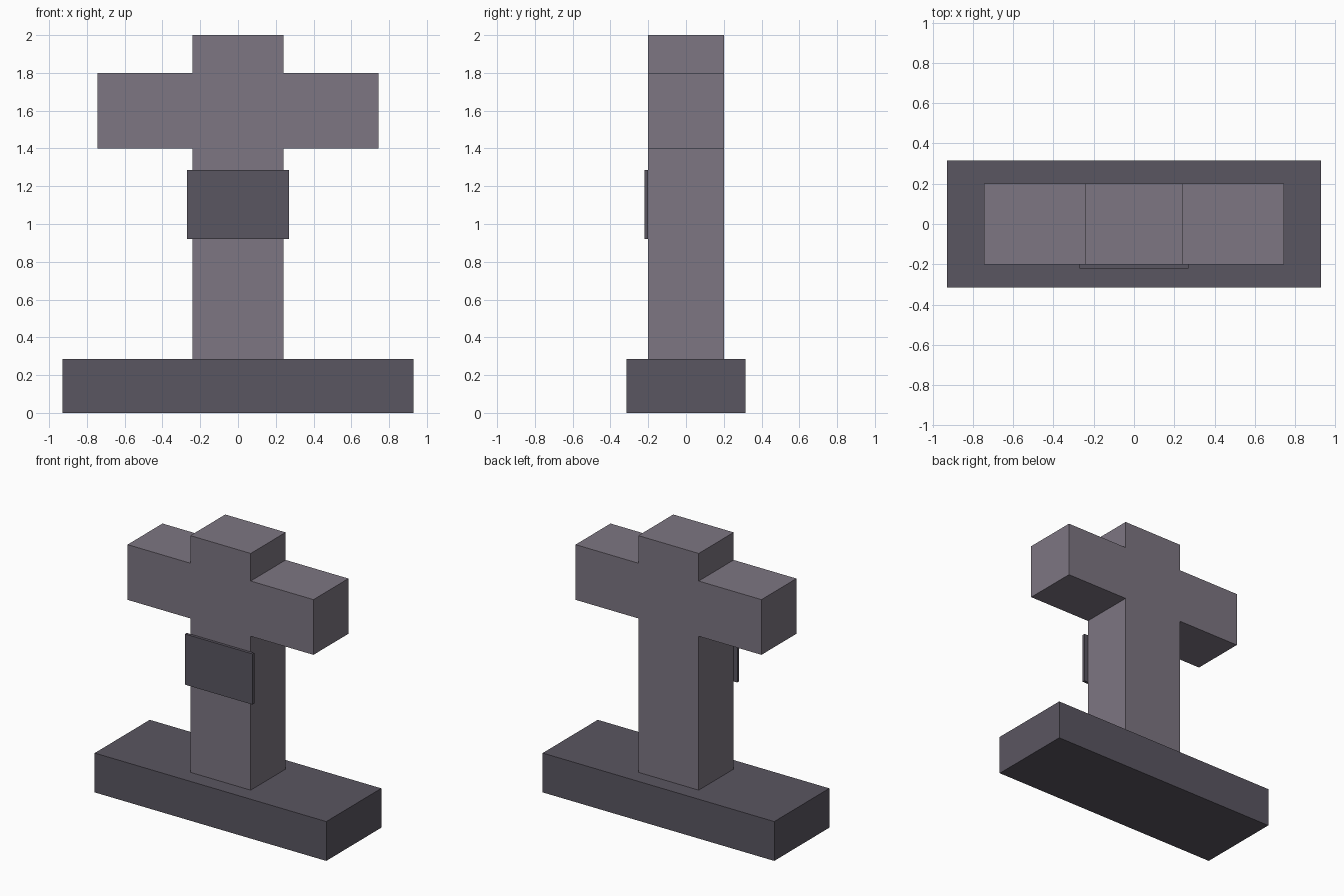
import bpy
import bmesh

if "Cube" in bpy.data.objects:
    bpy.data.objects.remove(bpy.data.objects["Cube"])


def material(name, rgb):
    m = bpy.data.materials.new(name)
    m.diffuse_color = (*rgb, 1.0)
    m.use_nodes = True
    m.node_tree.nodes["Principled BSDF"].inputs["Base Color"].default_value = m.diffuse_color
    return m


def extrude_outline(name, outline, y0, y1, mat):
    """Extrude a front outline of (x, z) points from y0 back to y1."""
    bm = bmesh.new()
    face = bm.faces.new([bm.verts.new((x, y0, z)) for x, z in outline])
    ext = bmesh.ops.extrude_face_region(bm, geom=[face], use_keep_orig=True)
    verts = [g for g in ext["geom"] if isinstance(g, bmesh.types.BMVert)]
    bmesh.ops.translate(bm, verts=verts, vec=(0, y1 - y0, 0))
    bmesh.ops.recalc_face_normals(bm, faces=bm.faces)
    mesh = bpy.data.meshes.new(name)
    bm.to_mesh(mesh)
    bm.free()
    mesh.materials.append(mat)
    obj = bpy.data.objects.new(name, mesh)
    bpy.context.collection.objects.link(obj)
    return obj


def mirrored(half):
    """Close a right-hand half outline with its mirror image."""
    return half + [(-x, z) for x, z in reversed(half)]


stone = material("light stone", (0.205, 0.181, 0.223))
dark = material("dark stone", (0.102, 0.093, 0.119))

# Plinth
extrude_outline("base", mirrored([(0.928, 0), (0.928, 0.285)]), -0.315, 0.315, dark)

# Cross: shaft and arms as one outline
extrude_outline("cross", mirrored([
    (0.242, 0.285), (0.242, 1.4), (0.745, 1.4),
    (0.745, 1.8), (0.242, 1.8), (0.242, 2.0)]), -0.2, 0.2, stone)

# Plaque on the front of the shaft
extrude_outline("plaque", mirrored([(0.271, 0.92), (0.271, 1.287)]), -0.22, -0.2, dark)
